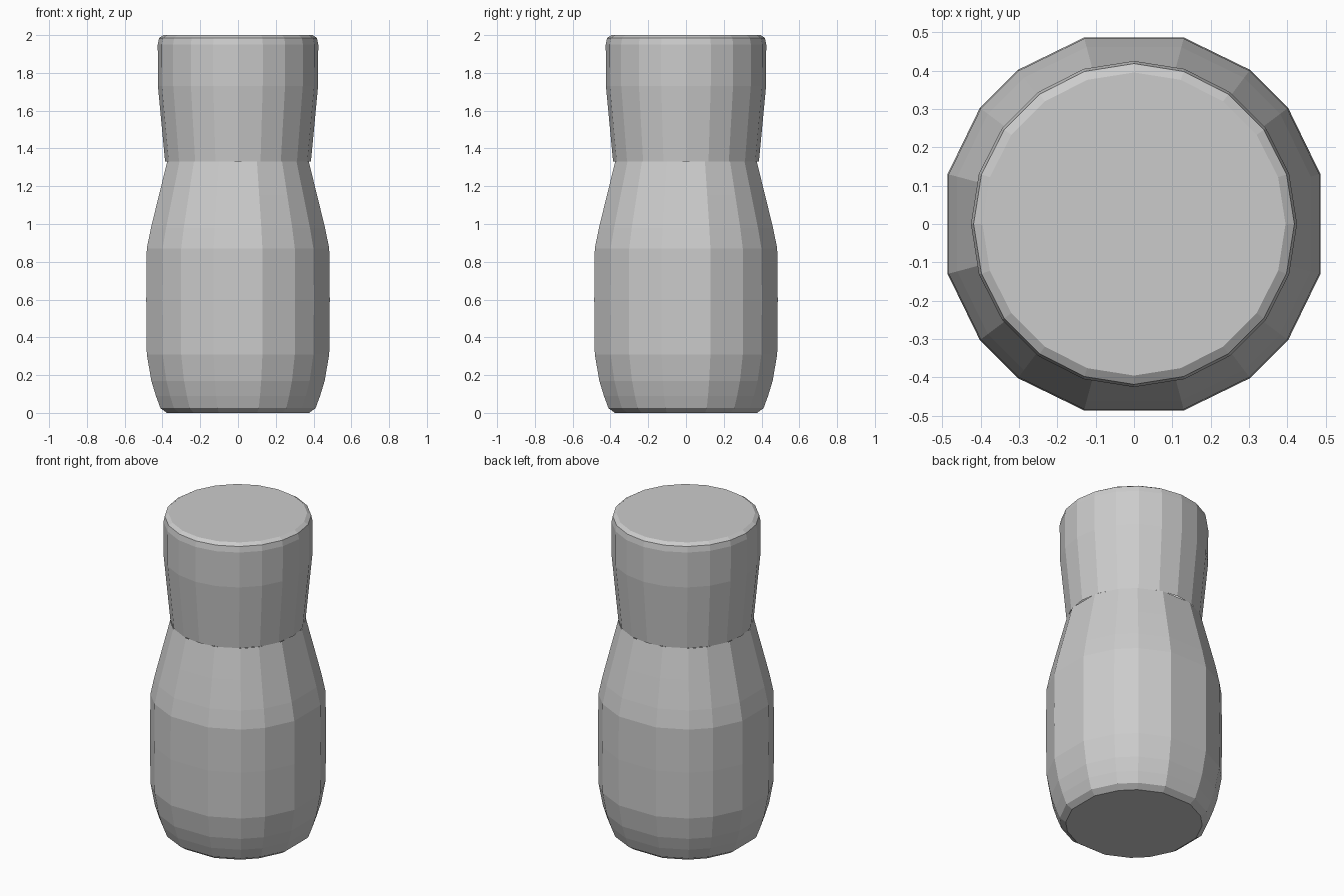
import bpy, bmesh, math

if "Cube" in bpy.data.objects:
    bpy.data.objects.remove(bpy.data.objects["Cube"])


def lathe(name, profile, angles, cap_bottom=False, cap_top=False):
    """Revolve (radius, z) points through the given angles with flat faces."""
    bm = bmesh.new()
    rings = [[bm.verts.new((r * math.cos(a), r * math.sin(a), z)) for a in angles]
             for r, z in profile]
    n = len(angles)
    for low, high in zip(rings, rings[1:]):
        for i in range(n):
            j = (i + 1) % n
            bm.faces.new((low[i], low[j], high[j], high[i]))
    if cap_bottom:
        bm.faces.new(rings[0][::-1])
    if cap_top:
        bm.faces.new(rings[-1])
    mesh = bpy.data.meshes.new(name)
    bm.to_mesh(mesh)
    bm.free()
    obj = bpy.data.objects.new(name, mesh)
    bpy.context.collection.objects.link(obj)
    return obj


# Rounded body: 16 slightly uneven sides, flat base, tapering to the neck
body_angles = [math.radians(q * 90 + a) for q in range(4) for a in (15, 37, 53, 75)]
body_profile = [(0.39, 0.0), (0.425, 0.025), (0.45, 0.09), (0.475, 0.17),
                (0.50, 0.31), (0.503, 0.60), (0.50, 0.87), (0.477, 0.98),
                (0.434, 1.15), (0.388, 1.33)]
lathe("body", body_profile, body_angles, cap_bottom=True)

# Flared lid with a small rounded top rim
lid_angles = [math.tau * i / 20 for i in range(20)]
lid_profile = [(0.386, 1.33), (0.405, 1.53), (0.424, 1.73), (0.425, 1.95),
               (0.418, 1.985), (0.395, 2.0)]
lathe("lid", lid_profile, lid_angles, cap_top=True)
